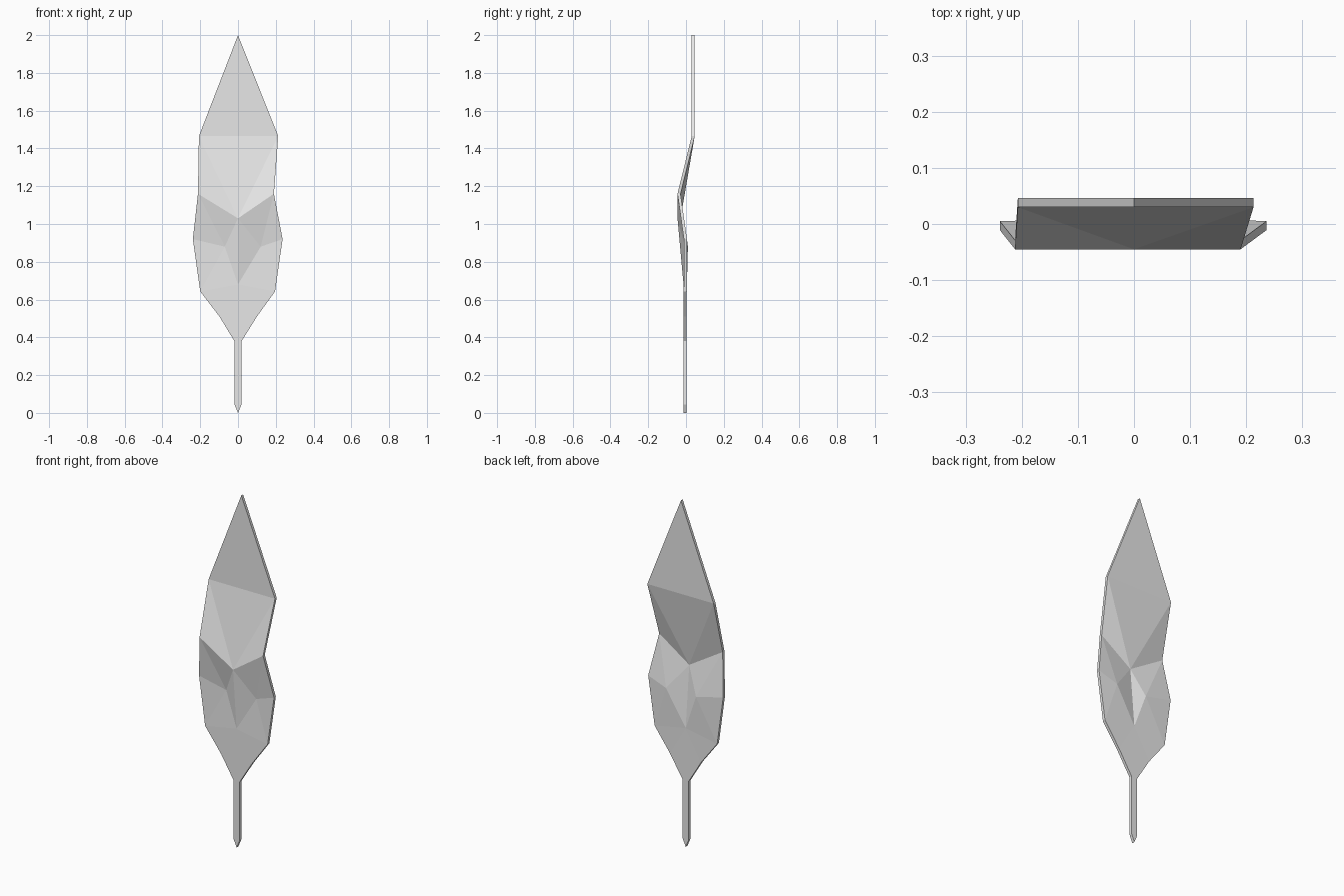
import bpy, bmesh
from mathutils import Vector

if "Cube" in bpy.data.objects:
    bpy.data.objects.remove(bpy.data.objects["Cube"])

THICK = 0.016

grey = bpy.data.materials.new("pale_grey")
grey.diffuse_color = (0.8, 0.8, 0.8, 1)
grey.use_nodes = True
grey.node_tree.nodes["Principled BSDF"].inputs["Base Color"].default_value = grey.diffuse_color


def plate(name, points, faces):
    """Front surface from named points, thickened straight back along y."""
    bm = bmesh.new()
    v = {k: bm.verts.new(p) for k, p in points.items()}
    for f in faces:
        bm.faces.new([v[k] for k in f.split()])
    front = bm.faces[:]
    ext = bmesh.ops.extrude_face_region(bm, geom=front, use_keep_orig=True)
    moved = [g for g in ext["geom"] if isinstance(g, bmesh.types.BMVert)]
    bmesh.ops.translate(bm, verts=moved, vec=Vector((0, THICK, 0)))
    bmesh.ops.recalc_face_normals(bm, faces=bm.faces[:])
    me = bpy.data.meshes.new(name)
    bm.to_mesh(me)
    bm.free()
    me.materials.append(grey)
    ob = bpy.data.objects.new(name, me)
    bpy.context.collection.objects.link(ob)
    return ob


# Leaf blade: outline rows (left x, right x, y, z), then the inner fold points
rows = [(-0.207, 0.213, 0.030, 1.465), (-0.212, 0.190, -0.045, 1.16),
        (-0.239, 0.236, -0.011, 0.92), (-0.200, 0.196, -0.012, 0.643),
        (-0.098, 0.100, -0.013, 0.51), (-0.019, 0.019, -0.013, 0.38)]
pts = {"tip": (0, 0.030, 2.0), "C": (0, -0.045, 1.03), "D": (0, -0.013, 0.68),
       "LA": (-0.07, -0.006, 0.88), "RA": (0.12, -0.006, 0.88)}
for i, (lx, rx, y, z) in enumerate(rows, 1):
    pts[f"L{i}"] = (lx, y, z)
    pts[f"R{i}"] = (rx, y, z)

faces = ["tip L1 R1", "L1 C R1", "R1 C R2", "L1 L2 C",
         "C LA D", "C D RA", "D L6 R6"]
for s in "LR":
    faces += [f.replace("*", s) for f in
              ("*2 *A C", "*2 *3 *A", "*3 *4 *A", "*4 D *A", "*4 *5 D", "*5 *6 D")]
plate("leaf_blade", pts, faces)

# Stem with a pointed foot
stem = {"a": (-0.019, -0.013, 0.38), "b": (0.019, -0.013, 0.38),
        "c": (0.019, -0.013, 0.045), "d": (0, -0.013, 0), "e": (-0.019, -0.013, 0.045)}
plate("leaf_stem", stem, ["a e d c b"])
